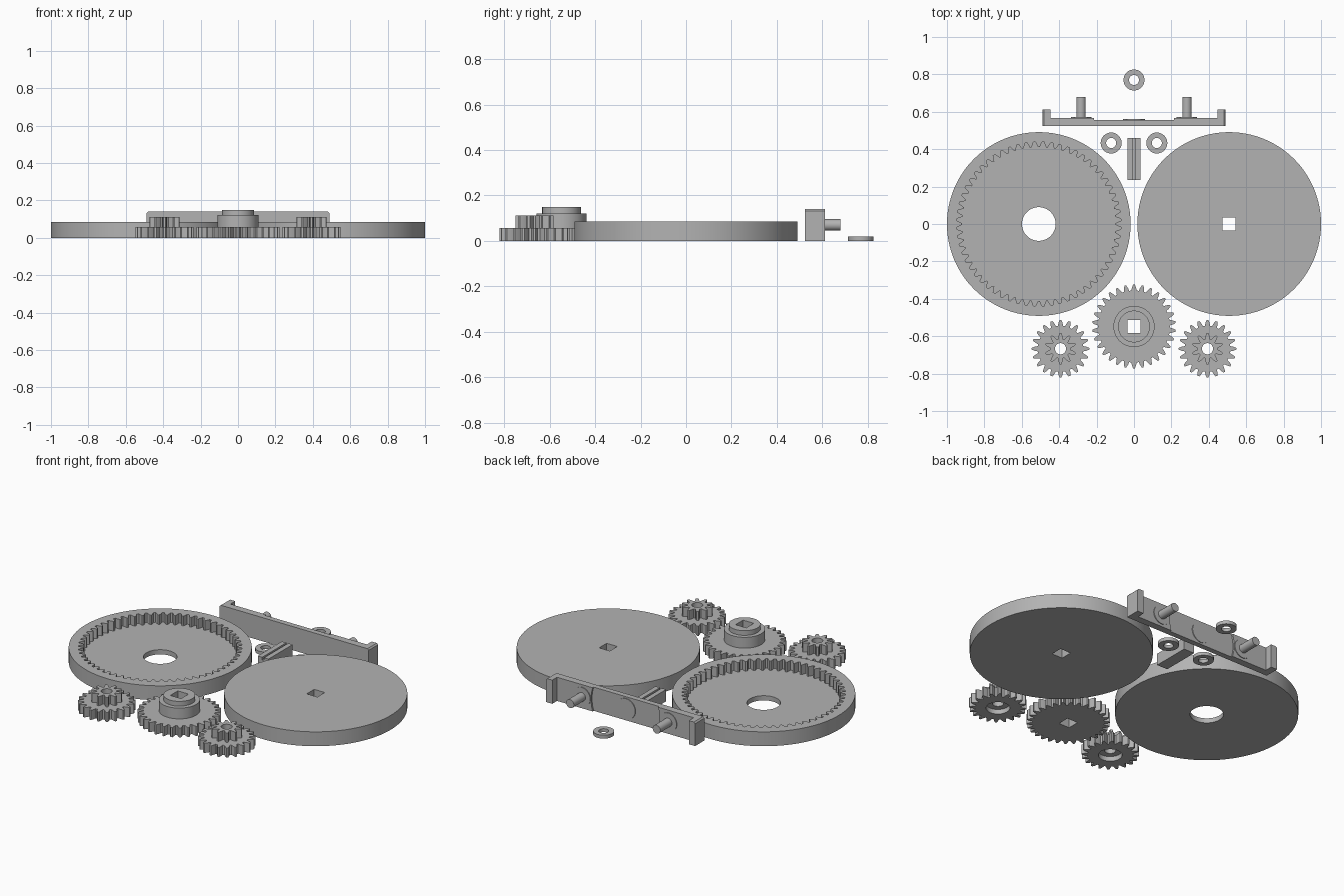
import bpy, bmesh, math
from mathutils import Vector

if "Cube" in bpy.data.objects:
    bpy.data.objects.remove(bpy.data.objects["Cube"])

grey = bpy.data.materials.new("plain grey")
grey.diffuse_color = (0.45, 0.45, 0.45, 1)
grey.use_nodes = True
grey.node_tree.nodes["Principled BSDF"].inputs["Base Color"].default_value = grey.diffuse_color
M = 0.014            # gear module
TOP, GEAR = 0.085, 0.057


def circle(r, cx=0, cy=0, n=96):
    return [(cx + r * math.cos(2 * math.pi * i / n),
             cy + r * math.sin(2 * math.pi * i / n)) for i in range(n)]


def rect(x0, x1, y0, y1):
    return [(x0, y0), (x1, y0), (x1, y1), (x0, y1)]


def gear(teeth, root, tip, phase=0.25):
    """Toothed outline; root may lie outside tip for an internal gear."""
    mid = (root + tip) / 2
    pts = []
    for i in range(teeth):
        for off, r in ((-.37, root), (-.25, mid), (-.1, tip),
                       (.1, tip), (.25, mid), (.37, root)):
            a = 2 * math.pi * (i + off + phase * teeth) / teeth
            pts.append((r * math.cos(a), r * math.sin(a)))
    return pts


def spur(teeth):
    pitch = M * teeth / 2
    return gear(teeth, pitch - 1.25 * M, pitch + M)


def solid(name, walls, caps, loc=(0, 0, 0), upright=False):
    """Closed body from side walls (loop, low, high) and flat caps (level, loops)."""
    bm = bmesh.new()

    def vert(p, h):
        return bm.verts.new((p[0], h, p[1]) if upright else (p[0], p[1], h))
    for loop, lo, hi in walls:
        a = [vert(p, lo) for p in loop]
        b = [vert(p, hi) for p in loop]
        for i in range(len(loop)):
            j = (i + 1) % len(loop)
            bm.faces.new((a[i], a[j], b[j], b[i]))
    axis = Vector((0, 1, 0)) if upright else Vector((0, 0, 1))
    for level, loops in caps:
        edges = []
        for loop in loops:
            v = [vert(p, level) for p in loop]
            edges += [bm.edges.new((v[i], v[(i + 1) % len(v)])) for i in range(len(v))]
        bmesh.ops.triangle_fill(bm, edges=edges, use_beauty=True, normal=axis)
    bmesh.ops.remove_doubles(bm, verts=bm.verts[:], dist=1e-5)
    bmesh.ops.recalc_face_normals(bm, faces=bm.faces[:])
    me = bpy.data.meshes.new(name)
    bm.to_mesh(me)
    bm.free()
    me.materials.append(grey)
    ob = bpy.data.objects.new(name, me)
    ob.location = loc
    bpy.context.collection.objects.link(ob)
    bpy.ops.object.select_all(action='DESELECT')
    ob.select_set(True)
    bpy.context.view_layer.objects.active = ob
    bpy.ops.object.shade_smooth_by_angle(angle=math.radians(20))
    return ob


def prism(name, outline, lo, hi, loc=(0, 0, 0), upright=False, hole=None):
    loops = [outline] + ([hole] if hole else [])
    return solid(name, [(l, lo, hi) for l in loops],
                 [(lo, loops), (hi, loops)], loc, upright)


square = rect(-.035, .035, -.035, .035)
disc = circle(.491, n=128)

# Internal ring gear with a floor and a round centre hole
teeth, bore, floor = gear(60, .439, .411), circle(.09), .028
solid("ring_gear", [(disc, 0, TOP), (teeth, floor, TOP), (bore, 0, floor)],
      [(0, [disc, bore]), (floor, [teeth, bore]), (TOP, [disc, teeth])], (-.509, 0, 0))

# Plain disc with a square hole
prism("cover_disc", disc, 0, TOP, (.509, 0, 0), hole=square)

# Sun gear with stepped hub
sun, hub, collar = spur(30), circle(.11), circle(.085)
solid("sun_gear", [(sun, 0, GEAR), (hub, GEAR, .121), (collar, .121, .149), (square, 0, .149)],
      [(0, [sun, square]), (GEAR, [sun, hub]), (.121, [hub, collar]), (.149, [collar, square])],
      (0, -.548, 0))

# Pair of stepped planet gears, recessed underneath
big, small, recess, hole = spur(20), spur(10), circle(.064), circle(.03, n=48)
for side, s in (("left", -1), ("right", 1)):
    solid("planet_gear_" + side,
          [(big, 0, GEAR), (small, GEAR, .111), (recess, 0, .028), (hole, .028, .111)],
          [(0, [big, recess]), (.028, [recess, hole]),
           (GEAR, [big, small]), (.111, [small, hole])], (s * .393, -.667, 0))

# Loose washers
for i, (x, y) in enumerate(((0, .77), (-.122, .433), (.122, .433))):
    prism("washer_%d" % (i + 1), circle(.056, n=64), 0, .02, (x, y, 0), hole=circle(.027, n=48))

# Square axle with a narrow groove along the top
axle = [(-.035, 0), (.035, 0), (.035, .07), (.006, .07), (.006, .055),
        (-.006, .055), (-.006, .07), (-.035, .07)]
prism("square_axle", axle, .235, .46, upright=True)

# Carrier bracket: back plate, raised pads around a round recess, ends, bosses and pins
W, H, C = .488, .14, .008
prism("carrier_plate", [(-W, 0), (W, 0), (W, H - C), (W - C, H), (C - W, H), (-W, H - C)],
      .525, .557, upright=True)
R = .225
a0 = math.asin(H / 2 / R)
arc = [(R * math.cos(a0 * t / 8), H / 2 + R * math.sin(a0 * t / 8)) for t in range(8, -9, -1)]
for side, s in (("left", -1), ("right", 1)):
    outer = [(W, 0), (W, H - C), (W - C, H)]
    pad = [(s * x, z) for x, z in arc + outer]
    end = [(s * x, z) for x, z in [(.447, 0)] + outer + [(.447, H)]]
    prism("carrier_pad_" + side, pad, .557, .567, upright=True)
    prism("carrier_end_" + side, end, .567, .612, upright=True)
    prism("pin_boss_" + side, circle(.055, s * .283, H / 2, 64), .566, .571, upright=True)
    prism("carrier_pin_" + side, circle(.025, s * .283, H / 2, 48), .57, .68, upright=True)
prism("centre_boss", circle(.06, 0, H / 2, 64), .556, .561, upright=True)
